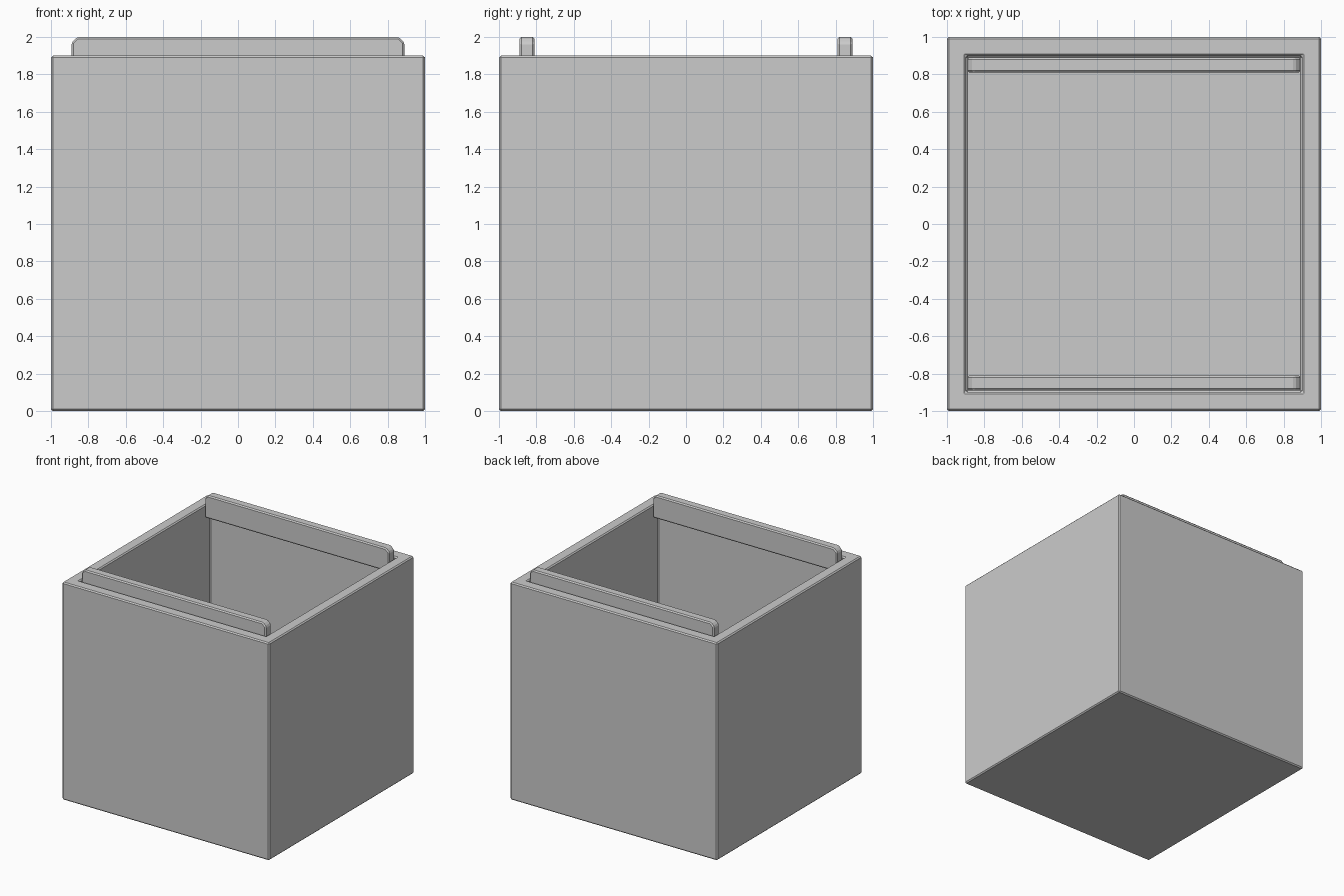
import bpy, bmesh

if "Cube" in bpy.data.objects:
    bpy.data.objects.remove(bpy.data.objects["Cube"])


def finish(name, bm, bevel):
    bmesh.ops.recalc_face_normals(bm, faces=bm.faces)
    mesh = bpy.data.meshes.new(name)
    bm.to_mesh(mesh)
    bm.free()
    obj = bpy.data.objects.new(name, mesh)
    bpy.context.collection.objects.link(obj)
    mod = obj.modifiers.new("edge_bevel", "BEVEL")
    mod.width = bevel
    mod.segments = 1
    mod.limit_method = "ANGLE"
    return obj


def block(x0, x1, y0, y1, z0, z1):
    bm = bmesh.new()
    bmesh.ops.create_cube(bm, size=1)
    bmesh.ops.scale(bm, vec=(x1 - x0, y1 - y0, z1 - z0), verts=bm.verts)
    bmesh.ops.translate(bm, vec=((x0 + x1) / 2, (y0 + y1) / 2, (z0 + z1) / 2), verts=bm.verts)
    return bm


# Open box: inset the top face, then sink it to form the floor
WALL, HEIGHT = 0.1, 1.9
bm = block(-1, 1, -1, 1, 0, HEIGHT)
top = max(bm.faces, key=lambda f: f.calc_center_median().z)
bmesh.ops.inset_region(bm, faces=[top], thickness=WALL, use_even_offset=True)
well = bmesh.ops.extrude_face_region(bm, geom=[top])["geom"]
bmesh.ops.translate(bm, vec=(0, 0, WALL - HEIGHT),
                    verts=[g for g in well if isinstance(g, bmesh.types.BMVert)])
if top.is_valid:
    bmesh.ops.delete(bm, geom=[top], context="FACES_ONLY")
finish("open_box", bm, 0.01)

# Stacking lips just inside the front and back walls, with clipped top corners
for name, y0, y1 in (("front_lip", -0.89, -0.81), ("back_lip", 0.81, 0.89)):
    bm = block(-0.89, 0.89, y0, y1, 1.8, 2.0)
    ends = [e for e in bm.edges
            if all(v.co.z > 1.9 for v in e.verts)
            and abs(e.verts[0].co.x - e.verts[1].co.x) < 0.01]
    bmesh.ops.bevel(bm, geom=ends, offset=0.03, segments=1, profile=0.5, affect="EDGES")
    finish(name, bm, 0.01)
